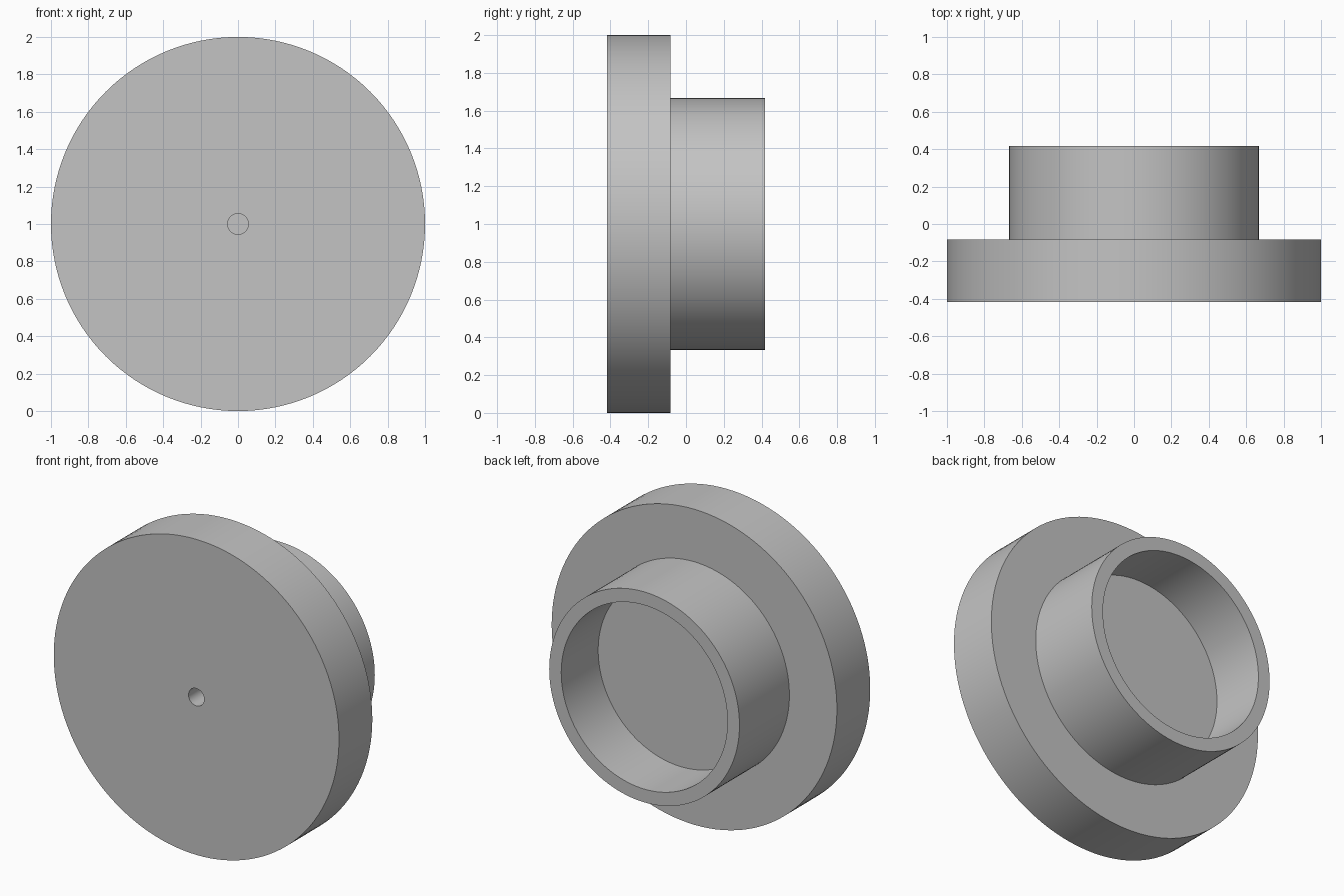
import bpy
import bmesh
import math

cube = bpy.data.objects.get("Cube")
if cube:
    bpy.data.objects.remove(cube, do_unlink=True)

# Sizes of the disc, the hollow boss and the blind centre hole
DISC_R, BOSS_R, CUP_R, HOLE_R = 1.0, 0.667, 0.583, 0.055
FRONT, STEP, BACK = -0.417, -0.083, 0.417
CUP_FLOOR = BACK - 0.37
HOLE_END = FRONT + 0.3
SEGMENTS = 128

grey = bpy.data.materials.new("plain_grey")
grey.use_nodes = True
colour = (0.55, 0.55, 0.55, 1)
grey.diffuse_color = colour
grey.node_tree.nodes["Principled BSDF"].inputs["Base Color"].default_value = colour


def lathe(name, profile, material):
    """Turn a (radius, y) profile about the y axis through the origin."""
    bm = bmesh.new()
    verts = [bm.verts.new((r, y, 0)) for r, y in profile]
    edges = [bm.edges.new(pair) for pair in zip(verts, verts[1:])]
    bmesh.ops.spin(bm, geom=verts + edges, cent=(0, 0, 0), axis=(0, 1, 0),
                   angle=math.tau, steps=SEGMENTS)
    bmesh.ops.remove_doubles(bm, verts=bm.verts, dist=0.0001)
    bmesh.ops.recalc_face_normals(bm, faces=bm.faces)
    mesh = bpy.data.meshes.new(name)
    bm.to_mesh(mesh)
    bm.free()
    mesh.materials.append(material)
    obj = bpy.data.objects.new(name, mesh)
    bpy.context.collection.objects.link(obj)
    return obj


# One turned piece: blind hole, disc, boss wall, cup recess
body = lathe("flanged_cap", [
    (0, HOLE_END), (HOLE_R, HOLE_END), (HOLE_R, FRONT),
    (DISC_R, FRONT), (DISC_R, STEP),
    (BOSS_R, STEP), (BOSS_R, BACK),
    (CUP_R, BACK), (CUP_R, CUP_FLOOR), (0, CUP_FLOOR),
], grey)
body.location.z = DISC_R

# Smooth round walls, sharp rims
bpy.ops.object.select_all(action="DESELECT")
body.select_set(True)
bpy.context.view_layer.objects.active = body
bpy.ops.object.shade_smooth_by_angle(angle=math.radians(30))
